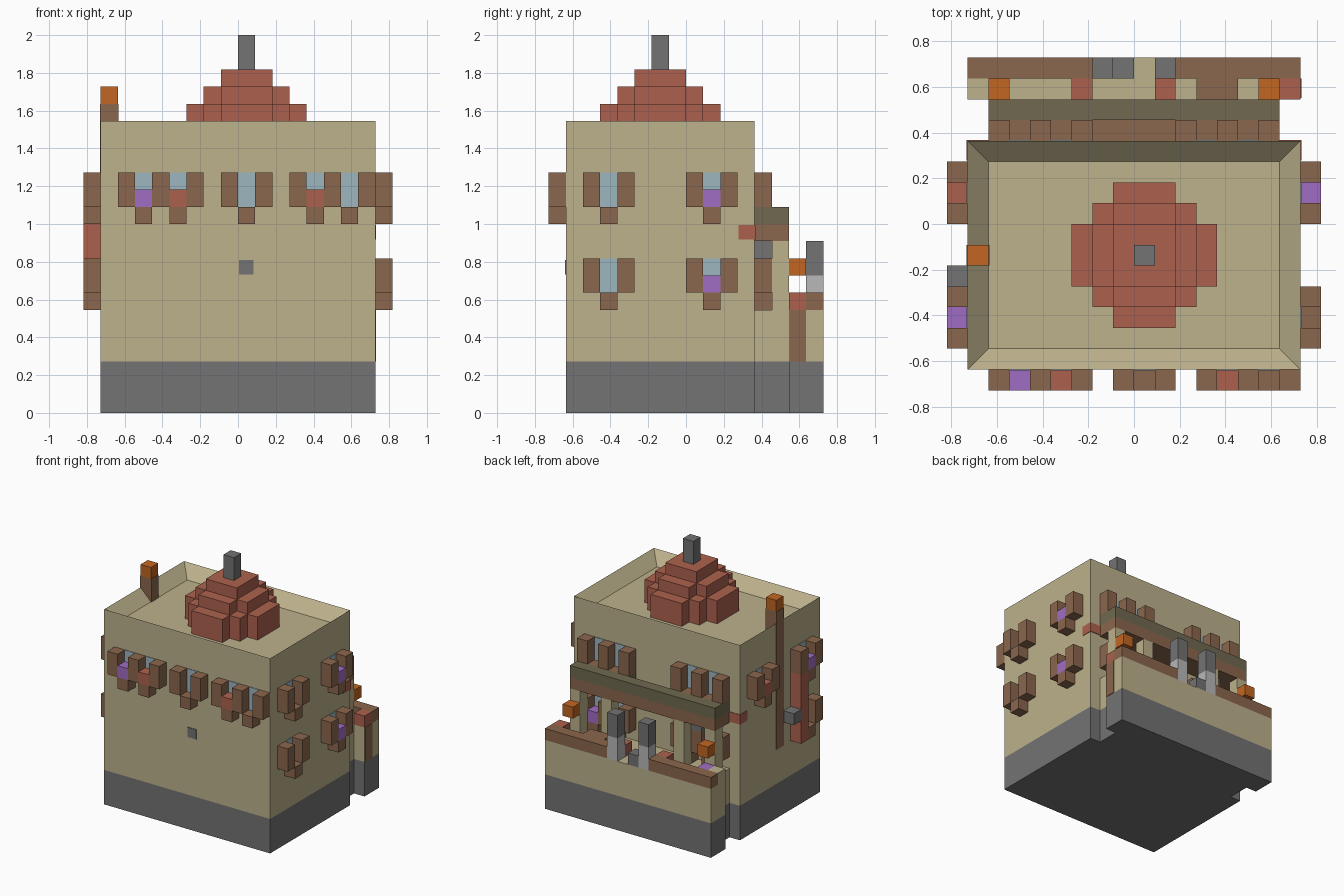
import bpy, bmesh
from mathutils import Vector

cube = bpy.data.objects.get("Cube")
if cube:
    bpy.data.objects.remove(cube)

U = 1 / 11      # one block
THIN = 0.05     # plate thickness in blocks


def material(name, rgb):
    lin = [((c / 255 + 0.055) / 1.055) ** 2.4 for c in rgb] + [1]
    m = bpy.data.materials.new(name)
    m.use_nodes = True
    m.diffuse_color = lin
    m.node_tree.nodes["Principled BSDF"].inputs["Base Color"].default_value = lin
    return m


TAN = material("tan plaster", (189, 178, 140))
GREY = material("dark stone", (115, 115, 115))
BROWN = material("brown wood", (139, 103, 77))
RED = material("red clay", (172, 97, 77))
OLIVE = material("dark olive", (112, 105, 80))
GLASS = material("pale blue glass", (158, 182, 192))
PURPLE = material("purple flower", (160, 109, 196))
ORANGE = material("orange lamp", (194, 102, 34))
PALE = material("pale stone", (184, 184, 184))


def finish(name, bm, mat):
    bmesh.ops.recalc_face_normals(bm, faces=bm.faces)
    bmesh.ops.scale(bm, vec=(U, U, U), verts=bm.verts)
    mesh = bpy.data.meshes.new(name)
    bm.to_mesh(mesh)
    bm.free()
    mesh.materials.append(mat)
    ob = bpy.data.objects.new(name, mesh)
    bpy.context.collection.objects.link(ob)
    return ob


def block_mesh(lo, hi):
    bm = bmesh.new()
    bmesh.ops.create_cube(bm, size=1)
    lo, hi = Vector(lo), Vector(hi)
    bmesh.ops.scale(bm, vec=hi - lo, verts=bm.verts)
    bmesh.ops.translate(bm, vec=(lo + hi) / 2, verts=bm.verts)
    return bm


def block(name, lo, hi, mat):
    return finish(name, block_mesh(lo, hi), mat)


def cell(name, x, y, z, mat, height=1):
    return block(name, (x, y, z), (x + 1, y + 1, z + height), mat)


# Main building with sunken roof
block("stone_base", (-8, -7, 0), (8, 4, 3), GREY)
bm = block_mesh((-8, -7, 3), (8, 4, 17))
top = max(bm.faces, key=lambda f: f.calc_center_median().z)
bmesh.ops.inset_region(bm, faces=[top], thickness=1, use_even_offset=True)
bmesh.ops.translate(bm, vec=(0, 0, -1), verts=top.verts)
finish("walls", bm, TAN)


# Stepped round roof tiers
def tier(name, half_widths, z0, z1):
    n = len(half_widths)
    cx, y0 = 0.5, -1.5 - n / 2
    right, left = [], []
    for i, w in enumerate(half_widths):
        for y in (y0 + i, y0 + i + 1):
            right.append((cx + w, y))
            left.append((cx - w, y))
    outline = []
    for p in right + left[::-1]:
        if p not in outline:
            outline.append(p)
    bm = bmesh.new()
    face = bm.faces.new([bm.verts.new((x, y, z0)) for x, y in outline])
    ext = bmesh.ops.extrude_face_region(bm, geom=[face])
    verts = [v for v in ext["geom"] if isinstance(v, bmesh.types.BMVert)]
    bmesh.ops.translate(bm, vec=(0, 0, z1 - z0), verts=verts)
    finish(name, bm, RED)


tier("roof_tier_low", [1.5, 2.5, 3.5, 3.5, 3.5, 2.5, 1.5], 16, 18)
tier("roof_tier_mid", [1.5, 2.5, 2.5, 2.5, 1.5], 18, 19)
tier("roof_tier_top", [1.5, 1.5, 1.5], 19, 20)
cell("chimney", 0, -2, 20, GREY, 2)


# Windows: flush glass, shutters either side, planter and optional flower
def window(side, pos, z, flower=None, shutters=(-1, 1)):
    def put(name, a, b, z0, z1, mat, depth=1):
        spans = {"front": ((a, -7 - depth), (b, -7)), "back": ((a, 4), (b, 4 + depth)),
                 "left": ((8, a), (8 + depth, b)), "right": ((-8 - depth, a), (-8, b))}
        lo, hi = spans[side]
        block(f"{side}_{name}", (*lo, z0), (*hi, z1), mat)

    put("glass", pos, pos + 1, z, z + 2, GLASS, THIN)
    put("planter", pos, pos + 1, z - 1, z, BROWN)
    for s in shutters:
        put("shutter", pos + s, pos + s + 1, z, z + 2, BROWN)
    if flower:
        put("flower", pos, pos + 1, z, z + 1, flower)


window("front", -6, 12, PURPLE)
window("front", -4, 12, RED, (1,))
window("front", 0, 12)
window("front", 4, 12, RED)
window("front", 6, 12, None, (1,))
for z in (12, 7):
    window("left", -5, z)
    window("left", 1, z, PURPLE)
    window("back", 5, z, PURPLE if z == 7 else None)
    window("back", 3, z, None, (-1,))
    window("back", -4, z)
    window("back", -6, z, None, (-1,))
window("right", -5, 12, PURPLE)
window("right", 1, 12, RED)
window("right", -5, 7, None, (-1,))

# Fittings on the walls
block("right_banner", (-9, -4, 6), (-8, -3, 12), RED)
cell("right_lantern", -9, -3, 8, GREY)
block("front_stone", (0.05, -7 - THIN, 8.05), (0.9, -7, 8.9), GREY)
cell("back_lantern", -5, 4, 9, GREY)
block("torch_post", (-8 - THIN, -2, 6), (-7 + THIN, -1, 18), BROWN)
cell("torch_flame", -8, -2, 18, ORANGE)
for x in (-8, 7):
    block("beam_end", (x - THIN, 3.05, 10.1), (x + 1 + THIN, 4 + THIN, 10.95), RED)

# Raised terrace at the back
for name, z0, z1, mat in (("base", 0, 3, GREY), ("wall", 3, 6, TAN)):
    block(f"terrace_{name}_inner", (-7, 4, z0), (7, 6, z1), mat)
    block(f"terrace_{name}_outer", (-8, 6, z0), (8, 8, z1), mat)
block("terrace_post", (7, 6 + THIN, 3), (8 + THIN, 7, 6), BROWN)
block("left_rail", (2, 7, 6), (8, 8, 7), BROWN)
block("right_rail", (-8, 7, 6), (-2, 8, 7), BROWN)
cell("rail_end", -8, 6, 6, TAN)
for x in (-3, 1, 7):
    cell("terrace_seat", x, 6, 6, RED)
block("terrace_bench", (3, 6, 6), (5, 7, 7), BROWN)
cell("terrace_flower", -7, 6, 6, PURPLE)
cell("gate_stone", -1, 7, 6, GREY)
for x in (-2, 1):
    cell("gate_post", x, 7, 6, PALE, 2)
    cell("gate_post_cap", x, 7, 8, GREY, 2)
for x in (-7, 6):
    cell("hanging_lamp", x, 6, 8, ORANGE)

# Awning over the terrace
for x in (-7, -4, 3, 6):
    cell("awning_pillar", x, 5, 6, TAN, 4)
block("awning_beam", (-7, 4, 10), (7, 6, 11), BROWN)
block("awning_edge", (-7, 5, 11), (7, 6, 12), OLIVE)
for x in (-7, -5, -3, 2, 4, 6):
    cell("awning_filler", x, 4, 11, OLIVE)
